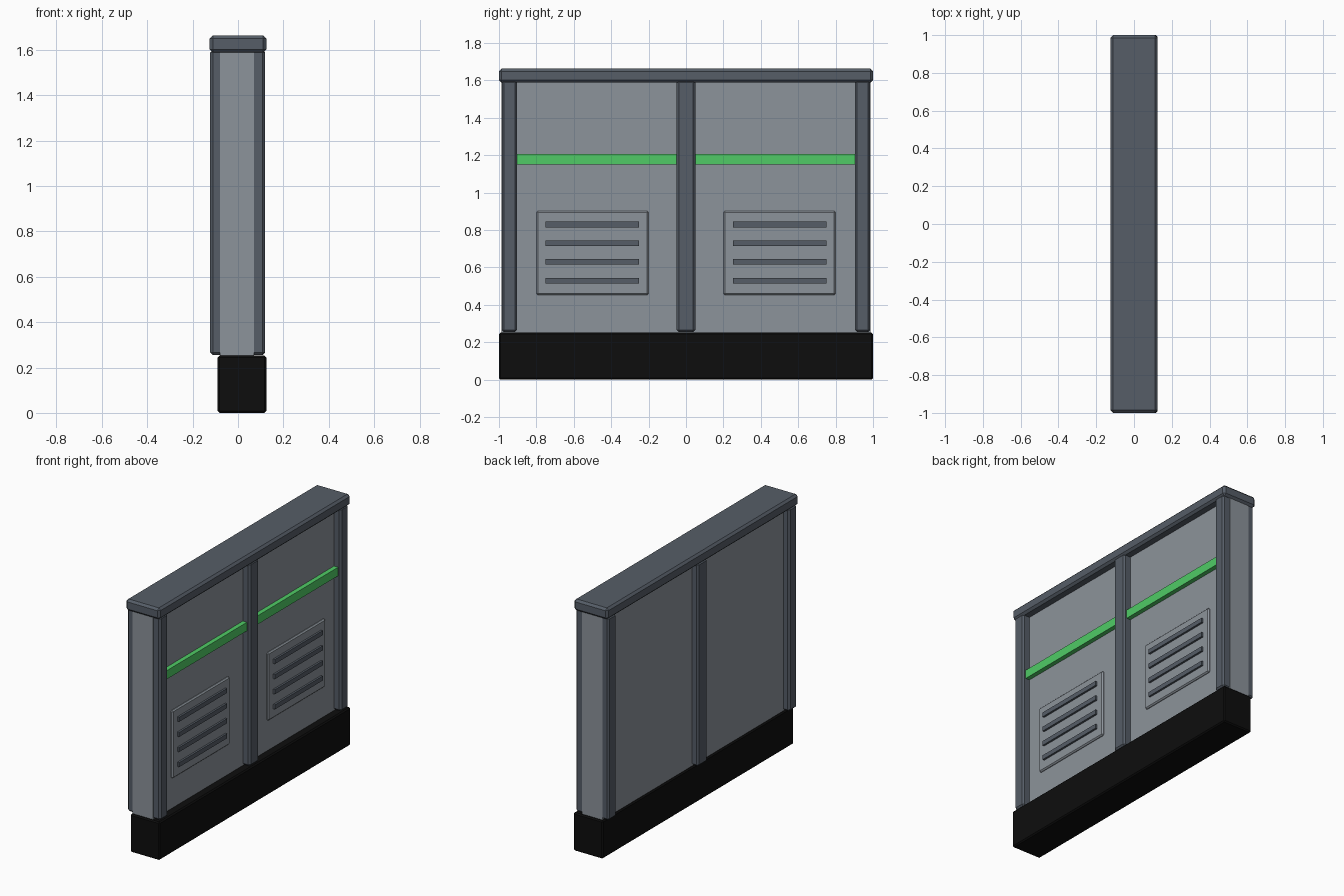
import bpy

if "Cube" in bpy.data.objects:
    bpy.data.objects.remove(bpy.data.objects["Cube"])


def material(name, rgb):
    m = bpy.data.materials.new(name)
    m.diffuse_color = (*rgb, 1)
    m.use_nodes = True
    m.node_tree.nodes["Principled BSDF"].inputs["Base Color"].default_value = m.diffuse_color
    return m


LIGHT = material("light_grey_panel", (0.262, 0.292, 0.325))
DARK = material("dark_grey_frame", (0.092, 0.110, 0.136))
GREEN = material("green_stripe", (0.08, 0.60, 0.133))
BLACK = material("black_base", (0.004, 0.004, 0.004))


def box(name, lo, hi, mat, bevel=0.0):
    """Box between two corners, with an optional chamfer."""
    bpy.ops.mesh.primitive_cube_add(size=1)
    ob = bpy.context.object
    ob.name = name
    for v in ob.data.vertices:
        v.co = [(a + b) / 2 + c * (b - a) for a, b, c in zip(lo, hi, v.co)]
    ob.data.materials.append(mat)
    if bevel:
        mod = ob.modifiers.new("chamfer", "BEVEL")
        mod.width = bevel
        mod.segments = 1
    return ob


# Base plinth and top cap
box("base", (-0.09, -1, 0), (0.125, 1, 0.252), BLACK, 0.008)
box("top_cap", (-0.125, -1, 1.588), (0.125, 1, 1.663), DARK, 0.014)

# Main wall panel, just proud of the end posts
box("wall_panel", (-0.08, -0.987, 0.25), (0.07, 0.987, 1.6), LIGHT)

# Upright posts
for name, y0, y1 in (("left_post", -0.985, -0.903), ("middle_post", -0.05, 0.05),
                     ("right_post", 0.903, 0.985)):
    box(name, (-0.123, y0, 0.255), (0.12, y1, 1.6), DARK, 0.012)

# Each bay: green stripe, vent plate and four slats
for name, s in (("left", -1), ("right", 1)):
    def span(a, b):
        return sorted((s * a, s * b))

    y0, y1 = span(0.045, 0.906)
    box(name + "_stripe", (0.06, y0, 1.15), (0.1, y1, 1.207), GREEN)
    y0, y1 = span(0.2, 0.8)
    box(name + "_vent_plate", (0.055, y0, 0.452), (0.082, y1, 0.902), LIGHT, 0.008)
    y0, y1 = span(0.25, 0.75)
    for i in range(4):
        z = 0.53 + 0.1 * i
        box(f"{name}_vent_slat_{i + 1}", (0.07, y0, z - 0.015), (0.095, y1, z + 0.015), DARK)
